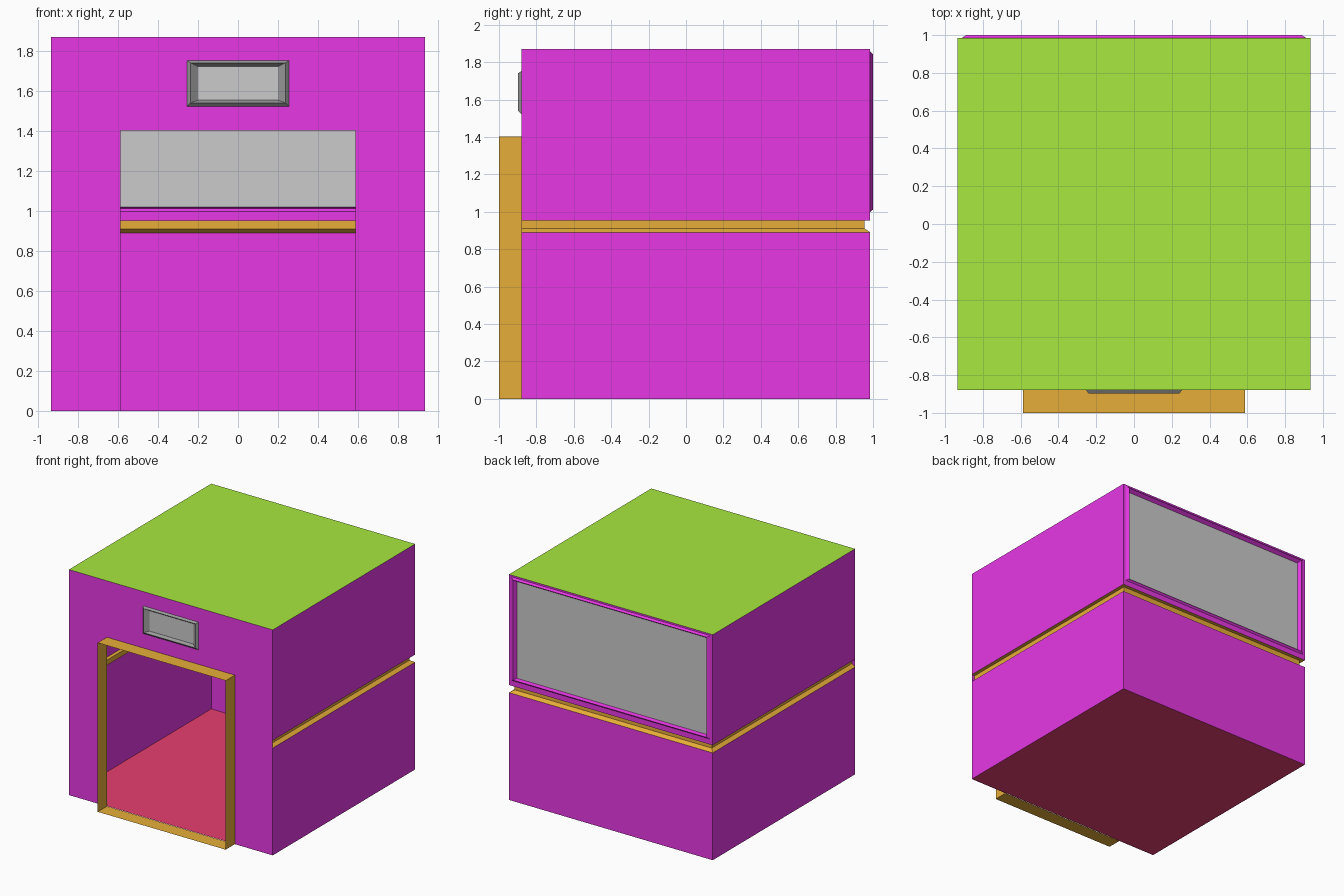
import bpy, bmesh

if "Cube" in bpy.data.objects:
    bpy.data.objects.remove(bpy.data.objects["Cube"])

X, YF, YB, TOP = 0.935, -0.88, 0.985, 1.87   # body extents
GROOVE_LOW, GROOVE_TOP = 0.89, 0.953


def material(name, rgb):
    m = bpy.data.materials.new(name)
    m.diffuse_color = (*rgb, 1)
    m.use_nodes = True
    m.node_tree.nodes["Principled BSDF"].inputs["Base Color"].default_value = m.diffuse_color
    return m


MAGENTA = material("magenta", (0.8, 0.04, 0.78))
GREEN = material("green", (0.39, 0.81, 0.05))
RED = material("red", (0.8, 0.05, 0.16))
ORANGE = material("orange", (0.8, 0.42, 0.04))
DARK = material("dark_grey", (0.33, 0.33, 0.33))


def build(name, strips, mat=None, closed=False, cap=False):
    """Bridge successive point rows with quads; optionally cap the last row."""
    bm = bmesh.new()
    rows = [[bm.verts.new(p) for p in row] for row in strips]
    n = len(rows[0])
    for a, b in zip(rows, rows[1:]):
        for i in range(n if closed else n - 1):
            j = (i + 1) % n
            bm.faces.new((a[i], a[j], b[j], b[i]))
    if cap:
        bm.faces.new(rows[-1])
    me = bpy.data.meshes.new(name)
    bm.to_mesh(me)
    bm.free()
    ob = bpy.data.objects.new(name, me)
    bpy.context.collection.objects.link(ob)
    if mat:
        me.materials.append(mat)
    return ob


def rect(hx, z0, z1, y, s=1):
    """Upright rectangle, counter-clockwise from the front (s=1) or back (s=-1)."""
    return [(-s * hx, y, z0), (s * hx, y, z0), (s * hx, y, z1), (-s * hx, y, z1)]


def wrap(z, inset=0):
    """Path round the right, back and left sides at height z."""
    x, y = X - inset, YB - inset
    return [(x, YF, z), (x, y, z), (-x, y, z), (-x, YF, z)]


def slab(z, flip=False):
    pts = [(-X, YF, z), (X, YF, z), (X, YB, z), (-X, YB, z)]
    return [pts[::-1] if flip else pts]


# floor and roof
build("floor", slab(0.002, True), RED, cap=True)
build("roof", slab(TOP), GREEN, cap=True)

# lower walls, recessed band, upper side walls
build("lower_walls", [wrap(0), wrap(GROOVE_LOW)], MAGENTA)
build("groove_band", [wrap(GROOVE_LOW), wrap(0.91, 0.03),
                      wrap(GROOVE_TOP, 0.03), wrap(GROOVE_TOP)], ORANGE)
for side, s in (("right", 1), ("left", -1)):
    ends = (YF, YB)[::s]
    build(f"upper_{side}_wall", [[(s * X, y, z) for y in ends]
                                 for z in (GROOVE_TOP, TOP)], MAGENTA)

# front wall: two jambs beside the doorway and a lintel around the window
DX, DZ = 0.587, 1.402
for side, xs in (("right", (DX, X)), ("left", (-X, -DX))):
    build(f"front_jamb_{side}", [[(x, YF, z) for x in xs] for z in (0, DZ)], MAGENTA)
front_outer = rect(0.255, 1.522, 1.752, YF)
build("front_lintel", [rect(X, DZ, TOP, YF), front_outer], MAGENTA, closed=True)

# front window: raised bevelled frame with sunken pane
front_pane = rect(0.2, 1.553, 1.722, -0.872)
build("front_window_frame", [front_outer, rect(0.238, 1.54, 1.74, -0.898), front_pane],
      DARK, closed=True)
build("front_window_pane", [front_pane], cap=True)

# back wall with raised frame and large pane
back_pane = rect(0.872, 1.02, 1.822, 0.97, -1)
build("back_wall", [rect(X, GROOVE_TOP, TOP, YB, -1), rect(0.912, 0.998, 1.856, YB, -1),
                    rect(0.888, 1.012, 1.842, 1.0, -1), back_pane], MAGENTA, closed=True)
build("back_window_pane", [back_pane], cap=True)

# thin sleeve projecting from the doorway
build("door_sleeve", [rect(DX, 0, DZ, YF), rect(DX, 0, DZ, -1.0)], ORANGE, closed=True)
